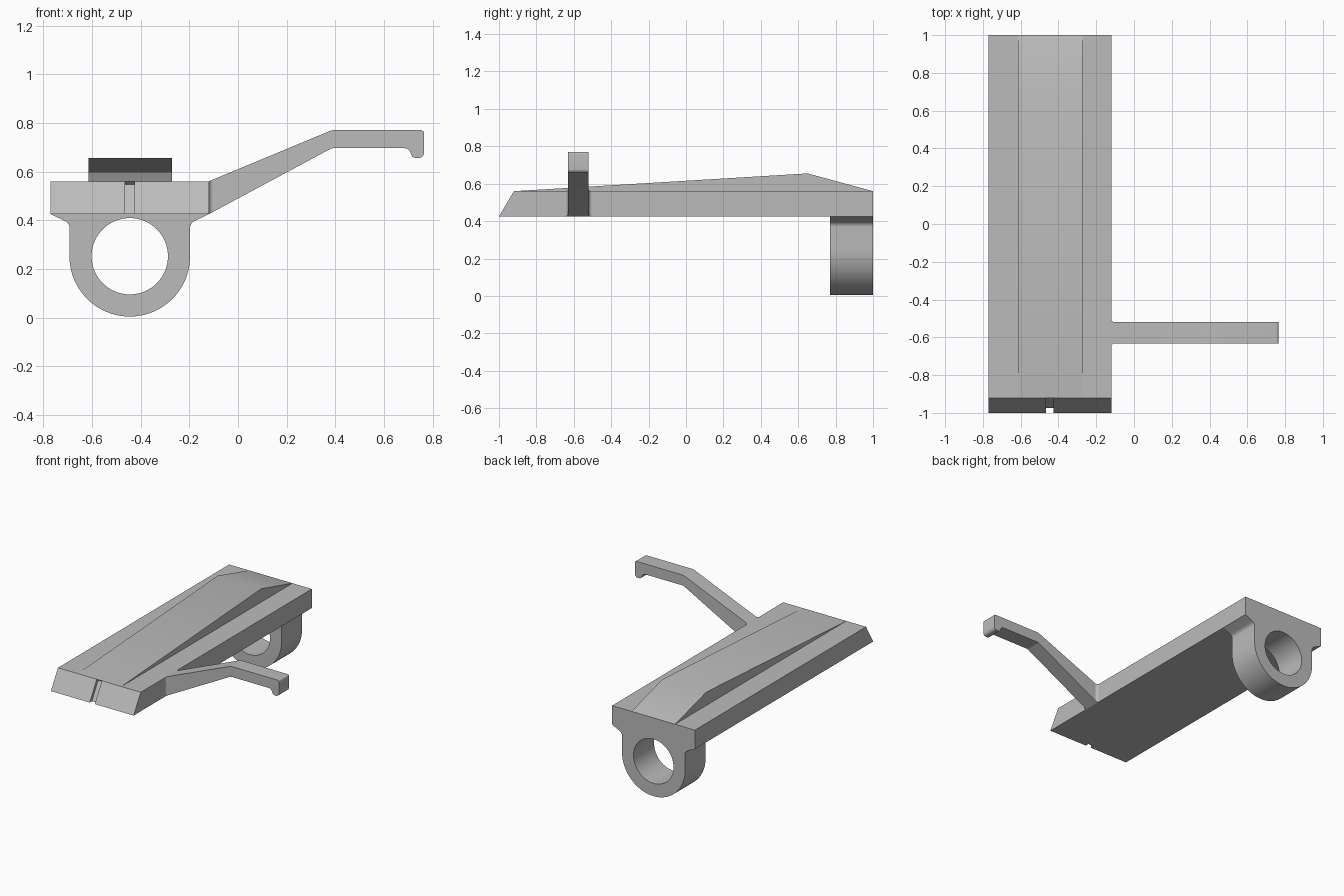
import bpy
import bmesh
import math
from mathutils import Vector

cube = bpy.data.objects.get("Cube")
if cube:
    bpy.data.objects.remove(cube)

grey = bpy.data.materials.new("plain grey")
grey.use_nodes = True
COLOUR = (0.5, 0.5, 0.5, 1)
grey.diffuse_color = COLOUR
grey.node_tree.nodes["Principled BSDF"].inputs["Base Color"].default_value = COLOUR


def prism(name, near, far):
    """Closed solid between two matching outlines."""
    bm = bmesh.new()
    a = [bm.verts.new(p) for p in near]
    b = [bm.verts.new(p) for p in far]
    bm.faces.new(a)
    bm.faces.new(b[::-1])
    for i in range(len(a)):
        j = (i + 1) % len(a)
        bm.faces.new((a[i], b[i], b[j], a[j]))
    bmesh.ops.recalc_face_normals(bm, faces=bm.faces)
    mesh = bpy.data.meshes.new(name)
    bm.to_mesh(mesh)
    bm.free()
    mesh.materials.append(grey)
    obj = bpy.data.objects.new(name, mesh)
    bpy.context.collection.objects.link(obj)
    return obj


def along_x(name, outline, x0, x1):
    return prism(name, [(x0, y, z) for y, z in outline], [(x1, y, z) for y, z in outline])


def along_y(name, outline, y0, y1):
    return prism(name, [(x, y0, z) for x, z in outline], [(x, y1, z) for x, z in outline])


def rounded(corners, steps=6):
    """Outline from (x, z, radius) corners, each turned into a small arc."""
    out = []
    for i, (x, z, r) in enumerate(corners):
        p = Vector((x, z))
        if r == 0:
            out.append(p)
            continue
        u = (Vector(corners[i - 1][:2]) - p).normalized()
        v = (Vector(corners[(i + 1) % len(corners)][:2]) - p).normalized()
        half = u.angle(v) / 2
        reach = r / math.tan(half)
        centre = p + (u + v).normalized() * (r / math.sin(half))
        s, e = p + u * reach - centre, p + v * reach - centre
        for k in range(steps + 1):
            d = s.lerp(e, k / steps).normalized() * r
            out.append(centre + d)
    return out


def circle(cx, cz, r, start, end, n):
    return [(cx + r * math.cos(start + (end - start) * k / n),
             cz + r * math.sin(start + (end - start) * k / n)) for k in range(n + 1)]


def activate(obj):
    bpy.ops.object.select_all(action="DESELECT")
    obj.select_set(True)
    bpy.context.view_layer.objects.active = obj


def cut(obj, cutter):
    mod = obj.modifiers.new("cut", "BOOLEAN")
    mod.operation = "DIFFERENCE"
    mod.solver = "EXACT"
    mod.object = cutter
    activate(obj)
    bpy.ops.object.modifier_apply(modifier=mod.name)
    bpy.data.objects.remove(cutter)


LEFT, RIGHT, LOW, TOP = -0.12, -0.77, 0.425, 0.56
MID = (LEFT + RIGHT) / 2

# Main plate with slanted front and a narrow sighting groove
plate = along_x("plate", [(-1, LOW), (1, LOW), (1, TOP), (-0.92, TOP)], RIGHT, LEFT)
groove = along_x("groove_cutter",
                 [(-0.988, 0.4), (-0.887, 0.58), (-1.1, 0.58), (-1.1, 0.4)],
                 MID - 0.02, MID + 0.02)
cut(plate, groove)

# Wedge-shaped ridge on the plate
ridge = along_x("ridge", [(-0.92, TOP), (0.65, 0.655), (1, TOP), (0.95, 0.5), (-0.85, 0.5)],
                -0.615, -0.272)

# Mounting ring under the rear end, with flared shoulders
RING_Z, RING_R = 0.252, 0.248
shoulder = rounded([(LEFT, LOW, 0), (MID + RING_R, 0.388, 0.03), (MID + RING_R, RING_Z, 0)])[:-1]
outline = [tuple(p) for p in shoulder]
outline += circle(MID, RING_Z, RING_R, 0, -math.pi, 40)
outline += [(2 * MID - p[0], p[1]) for p in reversed(shoulder)]
ring = along_y("mounting_ring", outline, 0.77, 1)
bore = along_y("bore_cutter", circle(MID, RING_Z, 0.157, 0, 2 * math.pi, 64)[:-1], 0.7, 1.1)
cut(ring, bore)

# Side arm with a hooked tip
arm = along_y("side_arm", rounded([
    (LEFT, TOP, 0), (0.385, 0.77, 0.03), (0.765, 0.77, 0.012), (0.765, 0.656, 0.022),
    (0.71, 0.656, 0.022), (0.71, 0.696, 0.025), (0.385, 0.696, 0.03), (LEFT, LOW, 0)]),
    -0.632, -0.52)

# Concave fillets where the arm meets the plate
R = 0.018
for name, y, side in (("front_fillet", -0.632, -1), ("rear_fillet", -0.52, 1)):
    arc = [(LEFT + R - R * math.cos(t), y + side * (R - R * math.sin(t)))
           for t in (math.pi / 2 * k / 6 for k in range(7))]
    section = [(LEFT, y)] + arc
    prism(name, [(x, v, LOW + (x - LEFT) * 0.537) for x, v in section],
          [(x, v, TOP + (x - LEFT) * 0.416) for x, v in section])

# Smooth the round surfaces and keep real edges sharp
for obj in list(bpy.context.collection.objects):
    if obj.type == "MESH" and grey.name in obj.data.materials:
        activate(obj)
        bpy.ops.object.shade_smooth_by_angle(angle=math.radians(30))
